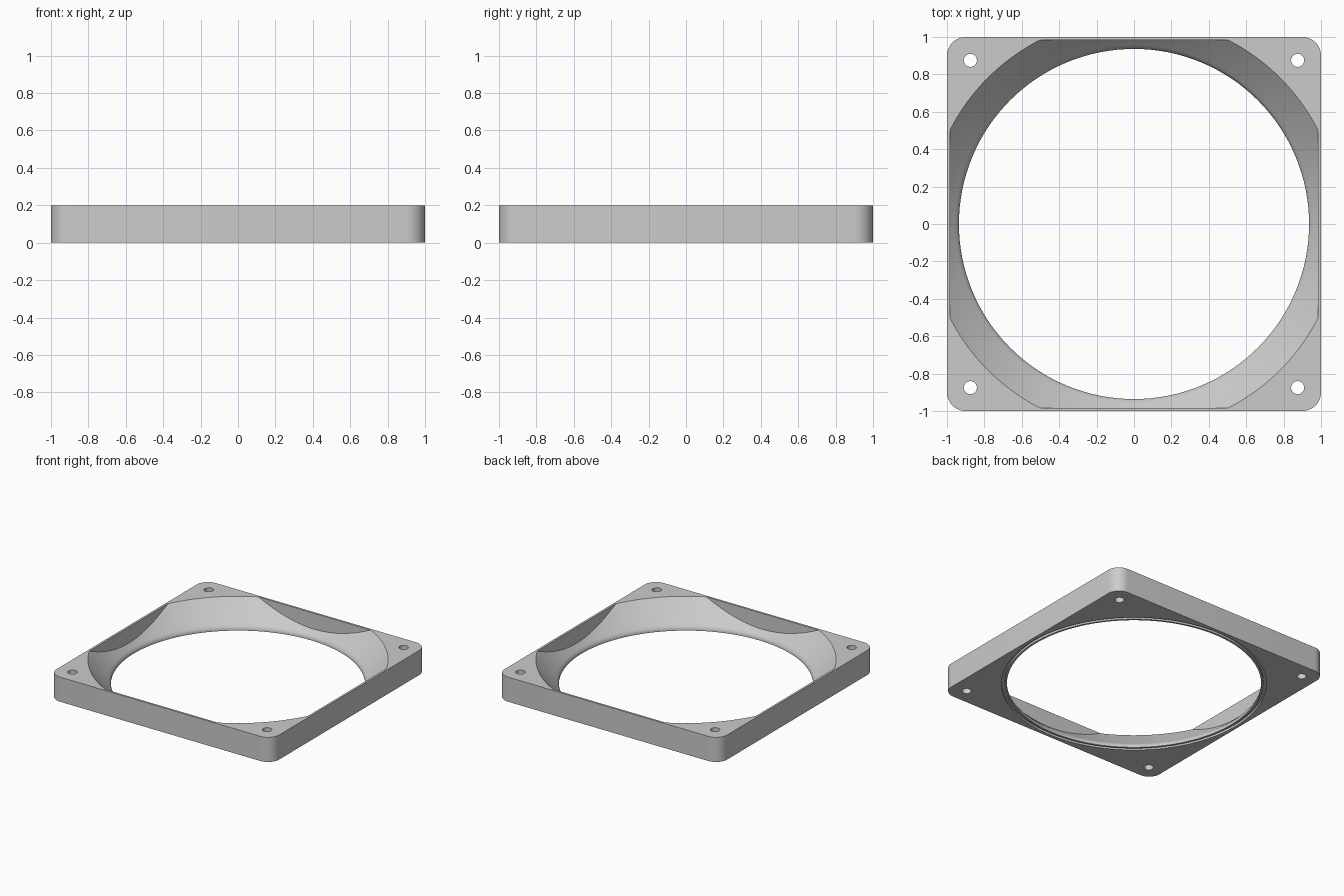
import bpy, bmesh, math

if "Cube" in bpy.data.objects:
    bpy.data.objects.remove(bpy.data.objects["Cube"])

H = 0.2
grey = bpy.data.materials.new("light grey")
grey.diffuse_color = (0.6, 0.6, 0.6, 1)
grey.use_nodes = True
grey.node_tree.nodes["Principled BSDF"].inputs["Base Color"].default_value = grey.diffuse_color


def make(name, bm):
    bmesh.ops.recalc_face_normals(bm, faces=bm.faces)
    me = bpy.data.meshes.new(name)
    bm.to_mesh(me)
    bm.free()
    ob = bpy.data.objects.new(name, me)
    bpy.context.collection.objects.link(ob)
    me.materials.append(grey)
    return ob


def prism(name, pts, z0, z1):
    bm = bmesh.new()
    f = bm.faces.new([bm.verts.new((x, y, z0)) for x, y in pts])
    r = bmesh.ops.extrude_face_region(bm, geom=[f])
    bmesh.ops.translate(bm, vec=(0, 0, z1 - z0),
                        verts=[v for v in r["geom"] if isinstance(v, bmesh.types.BMVert)])
    return make(name, bm)


def rounded_square(half, rad, n=12):
    pts = []
    for k, (sx, sy) in enumerate([(1, 1), (-1, 1), (-1, -1), (1, -1)]):
        for i in range(n + 1):
            a = (k + i / n) * math.pi / 2
            pts.append((sx * (half - rad) + rad * math.cos(a), sy * (half - rad) + rad * math.sin(a)))
    return pts


def circle(cx, cy, r, n):
    return [(cx + r * math.cos(2 * math.pi * i / n), cy + r * math.sin(2 * math.pi * i / n)) for i in range(n)]


def lathe(name, profile, n=128, closed=False):
    bm = bmesh.new()
    rings = [[bm.verts.new((x, y, z)) for x, y in circle(0, 0, r, n)] for r, z in profile]
    pairs = list(zip(rings, rings[1:]))
    if closed:
        pairs.append((rings[-1], rings[0]))
    else:
        bm.faces.new(rings[0])
        bm.faces.new(rings[-1])
    for a, b in pairs:
        for i in range(n):
            j = (i + 1) % n
            bm.faces.new((a[i], a[j], b[j], b[i]))
    return make(name, bm)


def boolean(ob, tool, op):
    m = ob.modifiers.new(op, "BOOLEAN")
    m.operation, m.object, m.solver = op, tool, "EXACT"
    bpy.context.view_layer.objects.active = ob
    bpy.ops.object.modifier_apply(modifier=m.name)
    bpy.data.objects.remove(tool)


# frame body with rounded corners
frame = prism("fan_frame", rounded_square(1.0, 0.1), 0, H)

# flared opening, trimmed flat along the four sides
flare = lathe("flare_cutter", [(0.936, -0.1), (0.936, 0.012), (0.939, 0.022), (0.945, 0.032),
                               (0.955, 0.043), (0.968, 0.055), (1.105, 0.2), (1.2, 0.3)])
limit = prism("side_limit", [(-0.983, -0.983), (0.983, -0.983), (0.983, 0.983), (-0.983, 0.983)], -0.2, 0.25)
boolean(flare, limit, "INTERSECT")
boolean(frame, flare, "DIFFERENCE")

# ring groove on the underside
groove = lathe("groove_cutter", [(0.952, -0.05), (0.975, -0.05), (0.975, 0.018), (0.952, 0.018)], closed=True)
boolean(frame, groove, "DIFFERENCE")

# corner screw holes
for sx in (-1, 1):
    for sy in (-1, 1):
        boolean(frame, prism("screw_cutter", circle(0.875 * sx, 0.875 * sy, 0.035, 32), -0.1, 0.4), "DIFFERENCE")

frame.select_set(True)
bpy.context.view_layer.objects.active = frame
bpy.ops.object.shade_smooth_by_angle(angle=math.radians(30))
